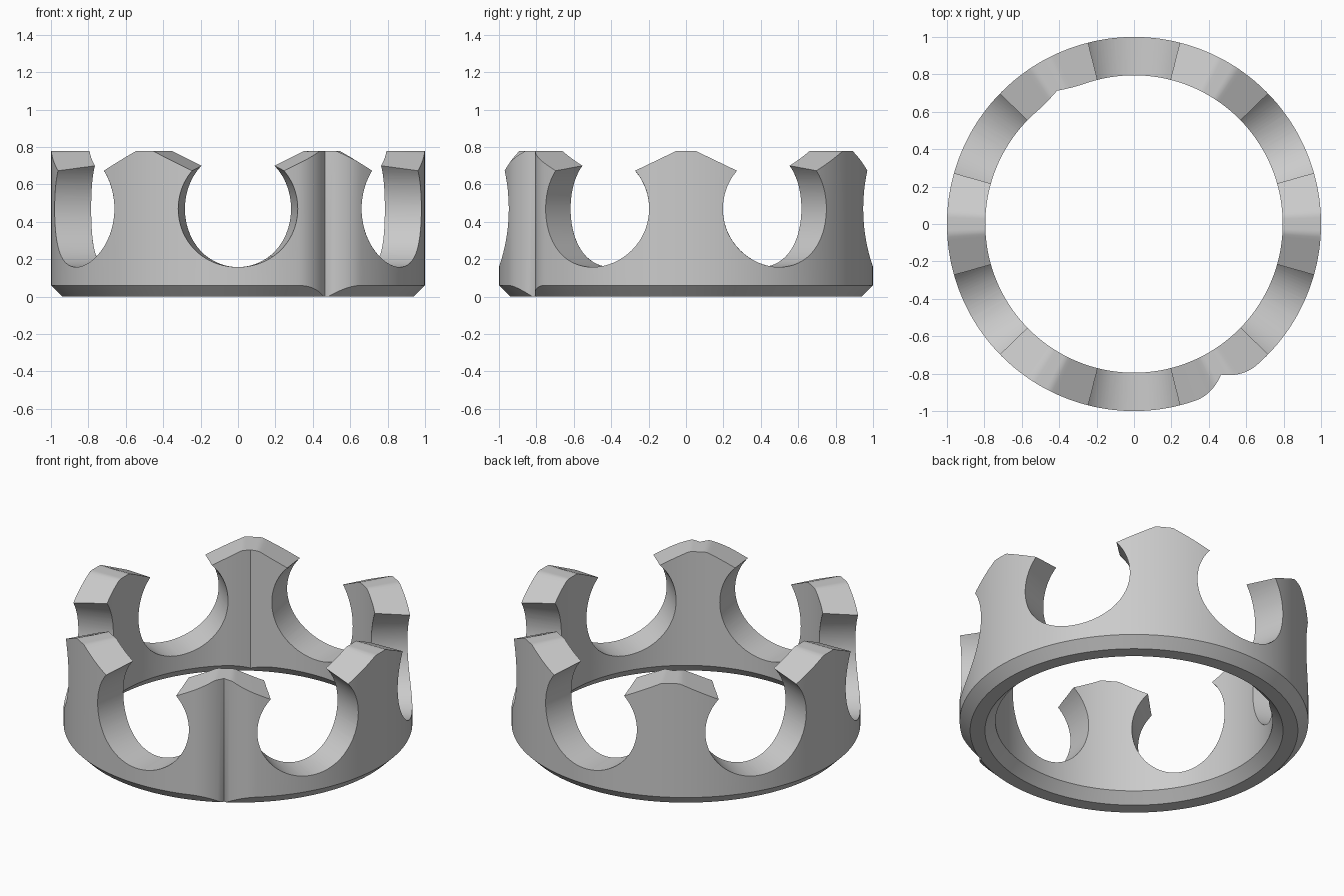
import bpy
import bmesh
from math import cos, sin, pi, radians
from mathutils import Matrix

cube = bpy.data.objects.get("Cube")
if cube:
    bpy.data.objects.remove(cube, do_unlink=True)

OUTER, INNER = 1.0, 0.795
CHAMFER = 0.06
TOP = 0.78
STEPS = 360


def new_object(name, bm):
    bmesh.ops.recalc_face_normals(bm, faces=bm.faces)
    mesh = bpy.data.meshes.new(name)
    bm.to_mesh(mesh)
    bm.free()
    obj = bpy.data.objects.new(name, mesh)
    bpy.context.collection.objects.link(obj)
    return obj


def groove(deg, centre, depth):
    """Depth of a cusped vertical groove at this angle."""
    off = abs((deg - centre + 180) % 360 - 180)
    return depth * max(0, 1 - off / 11) ** 2


def roof(deg, radius):
    """Height of the pointed merlon tops, flat in the middle."""
    off = radius * abs(sin(radians((deg + 30) % 60 - 30)))
    return TOP - 0.48 * max(0, off - 0.05)


# Ring body: a chamfered section swept around, with a groove outside and inside
bm = bmesh.new()
rings = []
for i in range(STEPS):
    deg = i * 360 / STEPS
    out = OUTER - groove(deg, 300, 0.07)
    inn = INNER + groove(deg, 120, 0.028)
    foot_out, foot_in = OUTER - CHAMFER, INNER + CHAMFER
    section = [
        (min(foot_out, out), 0),
        (out, max(0.002, out - foot_out)),
        (out, roof(deg, OUTER)),
        (inn, roof(deg, INNER)),
        (inn, foot_in - inn),
        (foot_in, 0),
    ]
    c, s = cos(radians(deg)), sin(radians(deg))
    rings.append([bm.verts.new((r * c, r * s, z)) for r, z in section])
for i, a in enumerate(rings):
    b = rings[(i + 1) % STEPS]
    for k in range(len(a)):
        n = (k + 1) % len(a)
        bm.faces.new((a[k], b[k], b[n], a[n]))
crown = new_object("crown_ring", bm)

# Six tapered round openings between the merlons
bm = bmesh.new()
for k in range(6):
    turn = Matrix.Rotation(k * pi / 3, 4, "Z")
    loops = []
    for y in (0.62, 1.1):
        rx = 0.285 + 0.175 * (y - 0.75)
        loop = []
        for j in range(96):
            t = 2 * pi * j / 96
            v = bm.verts.new((rx * cos(t), y, 0.47 + 0.312 * sin(t)))
            v.co = turn @ v.co
            loop.append(v)
        loops.append(loop)
        bm.faces.new(loop)
    a, b = loops
    for j in range(96):
        n = (j + 1) % 96
        bm.faces.new((a[j], a[n], b[n], b[j]))
cutter = new_object("opening_cutter", bm)
cutter.hide_render = True

cut = crown.modifiers.new("openings", "BOOLEAN")
cut.operation = "DIFFERENCE"
cut.solver = "EXACT"
cut.object = cutter
bpy.ops.object.select_all(action="DESELECT")
bpy.context.view_layer.objects.active = crown
crown.select_set(True)
bpy.ops.object.modifier_apply(modifier=cut.name)
bpy.data.objects.remove(cutter, do_unlink=True)

# Plain grey finish
grey = bpy.data.materials.new("plain_grey")
grey.use_nodes = True
colour = (0.6, 0.6, 0.6, 1)
grey.diffuse_color = colour
grey.node_tree.nodes["Principled BSDF"].inputs["Base Color"].default_value = colour
crown.data.materials.clear()
crown.data.materials.append(grey)
for face in crown.data.polygons:
    face.material_index = 0
bpy.ops.object.shade_smooth_by_angle(angle=radians(30))
